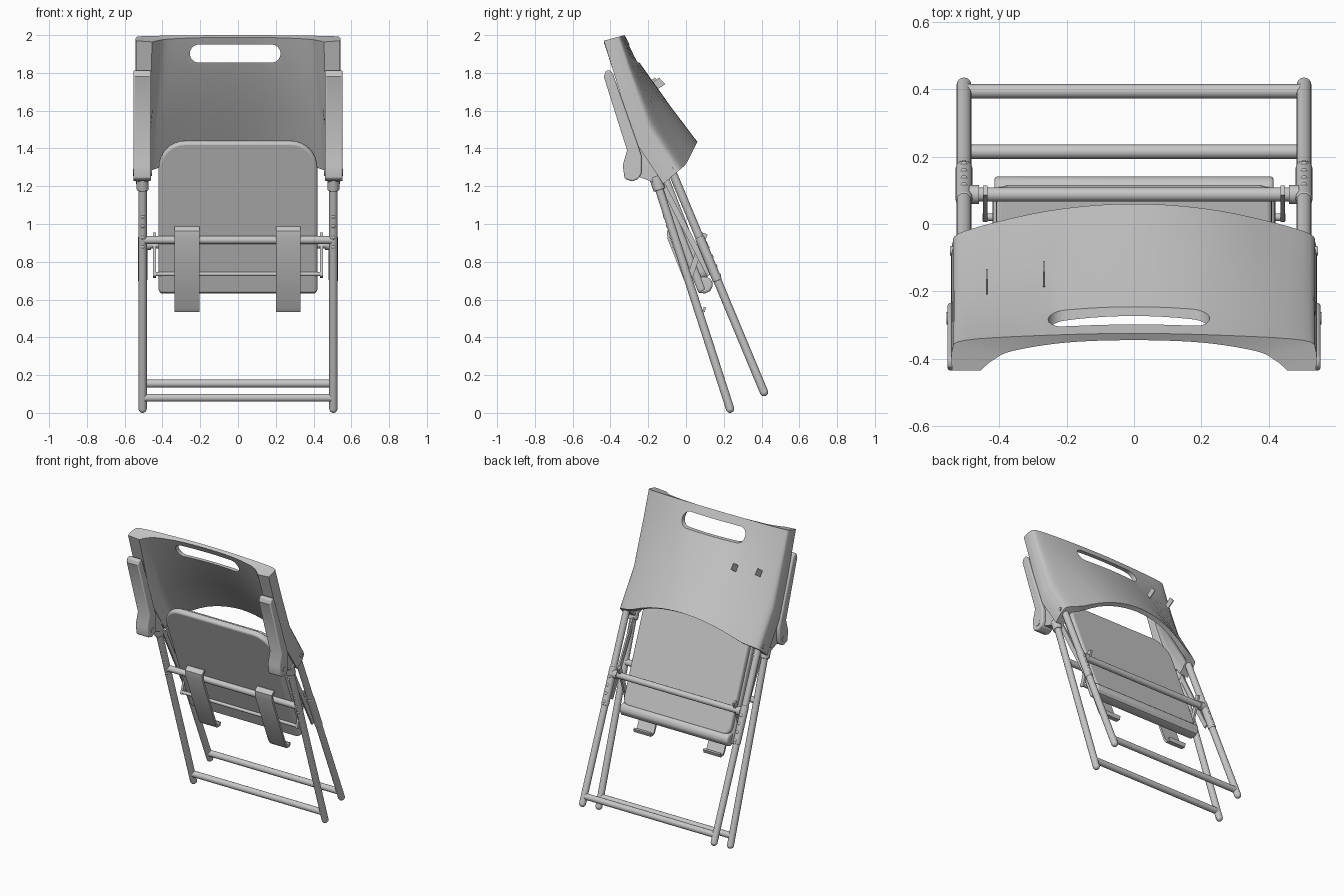
import bpy, bmesh, math
from mathutils import Vector

cube = bpy.data.objects.get("Cube")
if cube:
    bpy.data.objects.remove(cube, do_unlink=True)

grey = bpy.data.materials.new("plain_grey")
grey.use_nodes = True
COLOUR = (0.57, 0.57, 0.57, 1)
grey.diffuse_color = COLOUR
grey.node_tree.nodes["Principled BSDF"].inputs["Base Color"].default_value = COLOUR
parts = []


def finish(name, bm, bevel=0):
    bmesh.ops.recalc_face_normals(bm, faces=bm.faces)
    mesh = bpy.data.meshes.new(name)
    bm.to_mesh(mesh)
    bm.free()
    mesh.materials.append(grey)
    ob = bpy.data.objects.new(name, mesh)
    bpy.context.collection.objects.link(ob)
    if bevel:
        mod = ob.modifiers.new("soft_edges", 'BEVEL')
        mod.width, mod.segments, mod.limit_method = bevel, 3, 'ANGLE'
        mod.angle_limit = math.radians(40)
    parts.append(ob)
    return ob


def rod(name, a, b, r, bevel=0):
    a, b = Vector(a), Vector(b)
    bm = bmesh.new()
    bmesh.ops.create_cone(bm, cap_ends=True, segments=20, radius1=r, radius2=r,
                          depth=(b - a).length)
    turn = (b - a).to_track_quat('Z', 'Y').to_matrix().to_4x4()
    bmesh.ops.transform(bm, matrix=turn, verts=bm.verts)
    bmesh.ops.translate(bm, vec=(a + b) / 2, verts=bm.verts)
    return finish(name, bm, bevel)


def ball(name, p, r):
    bm = bmesh.new()
    bmesh.ops.create_uvsphere(bm, u_segments=16, v_segments=10, radius=r)
    bmesh.ops.translate(bm, vec=p, verts=bm.verts)
    return finish(name, bm)


def prism(name, pts, vec, bevel=0):
    bm = bmesh.new()
    a = [bm.verts.new(p) for p in pts]
    b = [bm.verts.new(Vector(p) + Vector(vec)) for p in pts]
    bm.faces.new(a)
    bm.faces.new(b[::-1])
    for i in range(len(a)):
        bm.faces.new((a[i - 1], a[i], b[i], b[i - 1]))
    return finish(name, bm, bevel)


def strip(path, t):
    """Closed outline of thickness t around an open 2D path."""
    path = [Vector(p) for p in path]
    sides = [], []
    for i, p in enumerate(path):
        d = (path[min(i + 1, len(path) - 1)] - path[max(i - 1, 0)]).normalized()
        n = Vector((-d.y, d.x)) * t / 2
        sides[0].append(p + n)
        sides[1].append(p - n)
    return sides[0] + sides[1][::-1]


def smooth(pts, steps=5):
    """Catmull-Rom samples through 2D points."""
    pts = [Vector(p) for p in pts]
    out = []
    for i in range(len(pts) - 1):
        p0, p1, p2, p3 = pts[max(i - 1, 0)], pts[i], pts[i + 1], pts[min(i + 2, len(pts) - 1)]
        for k in range(steps):
            t = k / steps
            out.append(0.5 * (2 * p1 + (p2 - p0) * t + (2 * p0 - 5 * p1 + 4 * p2 - p3) * t * t
                              + (3 * p1 - p0 - 3 * p2 + p3) * t ** 3))
    return out + [pts[-1]]


def mirrored(half):
    return half + [(-x, y) for x, y in half[-2::-1]]


def rounded(corners):
    """Outline through rounded corners (centre x, centre y, radius, start angle)."""
    pts = []
    for cx, cy, r, start in corners:
        for k in range(9):
            a = math.radians(start + 11.25 * k)
            pts.append((cx + r * math.cos(a), cy + r * math.sin(a)))
    return pts


def front_y(z):
    return 0.234 - 0.323 * (z - 0.02)


def rear_y(z):
    return 0.413 - 0.417 * (z - 0.11)


def seat_y(z):
    return 0.068 - 0.39 * (z - 0.63)


# Backrest sections, top to bottom: outer half, inner half, height, slope, knee
sections = [
    ([(.54, -.435), (.54, -.375), (.50, -.345), (.25, -.33), (0, -.325)],
     [(.455, -.435), (.42, -.405), (.36, -.377), (.20, -.352), (0, -.345)], 2.0, 0.27, 1),
    ([(.54, -.376), (.54, -.32), (.50, -.29), (.25, -.26), (0, -.25)],
     [(.46, -.376), (.44, -.34), (.38, -.31), (.20, -.28), (0, -.27)], 1.86, 0.63, 1),
    ([(.54, -.275), (.54, -.22), (.50, -.17), (.25, -.10), (0, -.08)],
     [(.47, -.275), (.465, -.23), (.43, -.18), (.25, -.125), (0, -.105)], 1.62, 0.9, 1),
    ([(.54, -.12), (.54, -.06), (.50, -.02), (.25, .04), (0, .06)],
     [(.475, -.12), (.475, -.08), (.45, -.04), (.25, .015), (0, .035)], 1.435, 2.0, .068),
]
bm = bmesh.new()
rows = []
for outer, inner, z, slope, knee in sections:
    row = []
    for half, order in ((outer, 1), (inner, -1)):
        back = half[-1][1]
        lift = z - .6 * (outer[-1][1] - back)
        for p in smooth(mirrored(half))[::order]:
            d = back - p.y
            row.append(bm.verts.new((p.x, p.y, lift - min(slope * d, knee + .86 * d))))
    rows.append(row)
for a, b in zip(rows, rows[1:]):
    for i in range(len(a)):
        bm.faces.new((a[i - 1], a[i], b[i], b[i - 1]))
for row in (rows[0], rows[-1]):
    for i in range(len(row) // 2 - 1):
        bm.faces.new((row[i], row[i + 1], row[-2 - i], row[-1 - i]))
backrest = finish("backrest", bm)

# Hand slot cut through the backrest
slot = rounded([(.177, 1.902, .048, -90), (.177, 1.902, .048, 0),
                (-.207, 1.902, .048, 90), (-.207, 1.902, .048, 180)])
slot = [p for i, p in enumerate(slot) if i not in (9, 27)]
cutter = prism("slot_cutter", [(x, -.7, z) for x, z in slot], (0, 0.7, 0))
cutter.hide_render = True
mod = backrest.modifiers.new("hand_slot", 'BOOLEAN')
mod.operation, mod.object, mod.solver = 'DIFFERENCE', cutter, 'EXACT'
bpy.context.view_layer.objects.active = backrest
bpy.ops.object.modifier_apply(modifier=mod.name)
parts.remove(cutter)
bpy.data.objects.remove(cutter, do_unlink=True)

# Two thin tabs on the back of the backrest
for x, y in ((-.27, -.152), (-.44, -.175)):
    prism("back_tab", [(x, y - .035, 1.74), (x, y - .01, 1.705),
                       (x, y + .042, 1.74), (x, y + .01, 1.775)], (.006, 0, 0))

# Seat: base, a raised rounded panel behind it, and a rolled lower lip
base = rounded([(.40, .65, .02, -90), (.28, 1.29, .14, 0),
                (-.28, 1.29, .14, 90), (-.40, .65, .02, 180)])
prism("seat", [(x, seat_y(z), z) for x, z in base], (0, .04, .016), bevel=.014)
panel = rounded([(.36, .74, .05, -90), (.28, 1.28, .13, 0),
                 (-.28, 1.28, .13, 90), (-.36, .74, .05, 180)])
prism("seat_panel", [(x, seat_y(z) + .03, z) for x, z in panel], (0, .045, .018), bevel=.014)
lip = [(.068, .637), (.1, .632), (.128, .645), (.144, .675), (.135, .705), (.11, .72), (.04, .715)]
prism("seat_lip", [(-.415, y, z) for y, z in lip], (.83, 0, 0), bevel=.012)

# Bars between the legs
for name, track, z in (("front_foot_bar", front_y, .08), ("rear_foot_bar", rear_y, .155),
                       ("front_middle_bar", front_y, .915), ("rear_middle_bar", rear_y, .89)):
    rod(name, (-.5, track(z), z), (.5, track(z), z), .021)
rod("seat_rod", (-.45, .02, .735), (.45, .02, .735), .011)

# Hanging hooks over the front bar
hook = [(-.035, .955), (-.05, .975), (-.075, .98), (-.095, .96), (-.09, .92),
        (.055, .56), (.07, .54), (.095, .54), (.1, .56)]
for x in (-.335, .2):
    prism("hook", [(x, p.x, p.y) for p in strip(hook, .014)], (.13, 0, 0))

arm = [(-.435, 1.78), (-.425, 1.81), (-.40, 1.815), (-.385, 1.79), (-.255, 1.42), (-.235, 1.36),
       (-.235, 1.27), (-.25, 1.24), (-.285, 1.225), (-.325, 1.24), (-.335, 1.31), (-.312, 1.39)]
bracket = [(-.265, 1.43), (-.235, 1.42), (-.15, 1.28), (-.17, 1.22), (-.25, 1.25)]

for s, side in ((1, "left"), (-1, "right")):
    x = s * .505
    # Legs with round feet
    rod(side + "_front_leg", (x, front_y(.022), .022), (x, front_y(1.28), 1.28), .022)
    ball(side + "_front_foot", (x, front_y(.022), .022), .022)
    rod(side + "_rear_leg", (x, rear_y(.11), .11), (x, rear_y(1.29), 1.29), .022)
    ball(side + "_rear_foot", (x, rear_y(.11), .11), .022)
    # Sleeves and collars
    rod(side + "_top_sleeve", (x, front_y(1.18), 1.18), (x, front_y(1.25), 1.25), .032, .005)
    rod(side + "_rear_sleeve", (x, rear_y(.7), .7), (x, rear_y(.93), .93), .025, .005)
    rod(side + "_bar_collar", (s * .46, rear_y(.89), .89), (s * .49, rear_y(.89), .89), .028)
    # Rivets down the legs
    for z in (.88, .93, .99, 1.04):
        ball(side + "_front_rivet", (x, front_y(z) - .015, z), .012)
    for z in (.72, .77, .82, .87):
        ball(side + "_rear_rivet", (x, rear_y(z) + .016, z + .007), .012)
    # Folding link, seat bracket
    link = strip([(-.12, 1.2), (.125, .73)], .03)
    prism(side + "_link", [(s * .482, p.x, p.y) for p in link], (s * .012, 0, 0))
    plate = strip([(.02, .72), (.1, .95)], .03)
    prism(side + "_seat_bracket", [(s * .435, p.x, p.y) for p in plate], (s * .014, 0, 0))
    # Armrest with its pivot and bracket
    prism(side + "_armrest", [(s * .46, y, z) for y, z in arm], (s * .094, 0, 0), bevel=.008)
    rod(side + "_arm_pivot", (s * .456, -.28, 1.273), (s * .557, -.28, 1.273), .018)
    prism(side + "_arm_bracket", [(s * .475, y, z) for y, z in bracket], (s * .055, 0, 0))
    rod(side + "_back_pivot", (s * .5, -.08, 1.29), (s * .546, -.08, 1.29), .013)

# Smooth shading with sharp edges kept
bpy.ops.object.select_all(action='DESELECT')
for ob in parts:
    ob.select_set(True)
bpy.context.view_layer.objects.active = backrest
bpy.ops.object.shade_smooth_by_angle(angle=math.radians(35))
